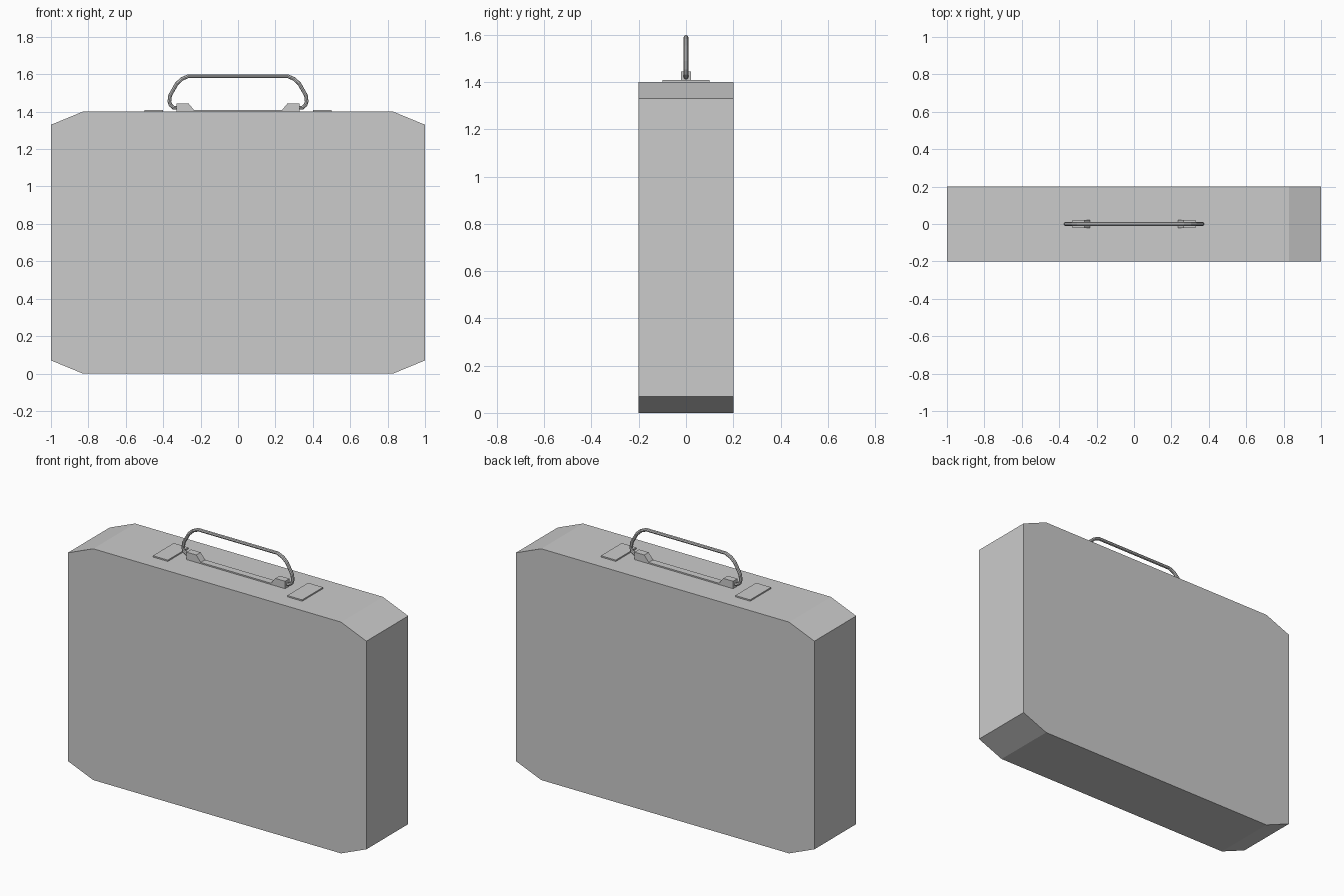
import bpy

if "Cube" in bpy.data.objects:
    bpy.data.objects.remove(bpy.data.objects["Cube"])


def extrude_profile(name, pts, half_depth):
    """Prism from an x/z outline, extruded symmetrically along y."""
    n = len(pts)
    verts = [(x, y, z) for y in (-half_depth, half_depth) for x, z in pts]
    faces = [tuple(range(n)), tuple(range(2 * n - 1, n - 1, -1))]
    faces += [(i, i + n, (i + 1) % n + n, (i + 1) % n) for i in range(n)]
    mesh = bpy.data.meshes.new(name)
    mesh.from_pydata(verts, [], faces)
    obj = bpy.data.objects.new(name, mesh)
    bpy.context.collection.objects.link(obj)
    return obj


def box_outline(x0, x1, z0, z1):
    return [(x0, z0), (x1, z0), (x1, z1), (x0, z1)]


# Case body with clipped corners
extrude_profile("case_body", [(-0.83, 0), (0.83, 0), (1, 0.07), (1, 1.33),
                              (0.83, 1.4), (-0.83, 1.4), (-1, 1.33), (-1, 0.07)], 0.2)

# Strip under the handle
extrude_profile("handle_base", box_outline(-0.33, 0.33, 1.395, 1.408), 0.021)

for side, s in (("left", -1), ("right", 1)):
    order = s
    # Wedge-shaped handle mounts
    mount = [(0.235, 1.4), (0.33, 1.4), (0.33, 1.445), (0.265, 1.445), (0.235, 1.408)]
    extrude_profile("handle_mount_" + side, [(s * x, z) for x, z in mount][::order], 0.021)
    # Flat latch plates
    latch = box_outline(0.4, 0.5, 1.395, 1.408)
    extrude_profile("latch_plate_" + side, [(s * x, z) for x, z in latch][::order], 0.1)

# Carrying handle: mirrored path swept with a round section
half = [(0.315, 1.42), (0.345, 1.422), (0.361, 1.436), (0.367, 1.455), (0.363, 1.487),
        (0.328, 1.549), (0.300, 1.575), (0.265, 1.59)]
path = half + [(-x, z) for x, z in reversed(half)]
curve = bpy.data.curves.new("handle", 'CURVE')
curve.dimensions = '3D'
curve.bevel_depth = 0.01
curve.bevel_resolution = 2
curve.use_fill_caps = True
spline = curve.splines.new('POLY')
spline.points.add(len(path) - 1)
for p, (x, z) in zip(spline.points, path):
    p.co = (x, 0, z, 1)
spline.use_smooth = False
bpy.context.collection.objects.link(bpy.data.objects.new("handle", curve))
